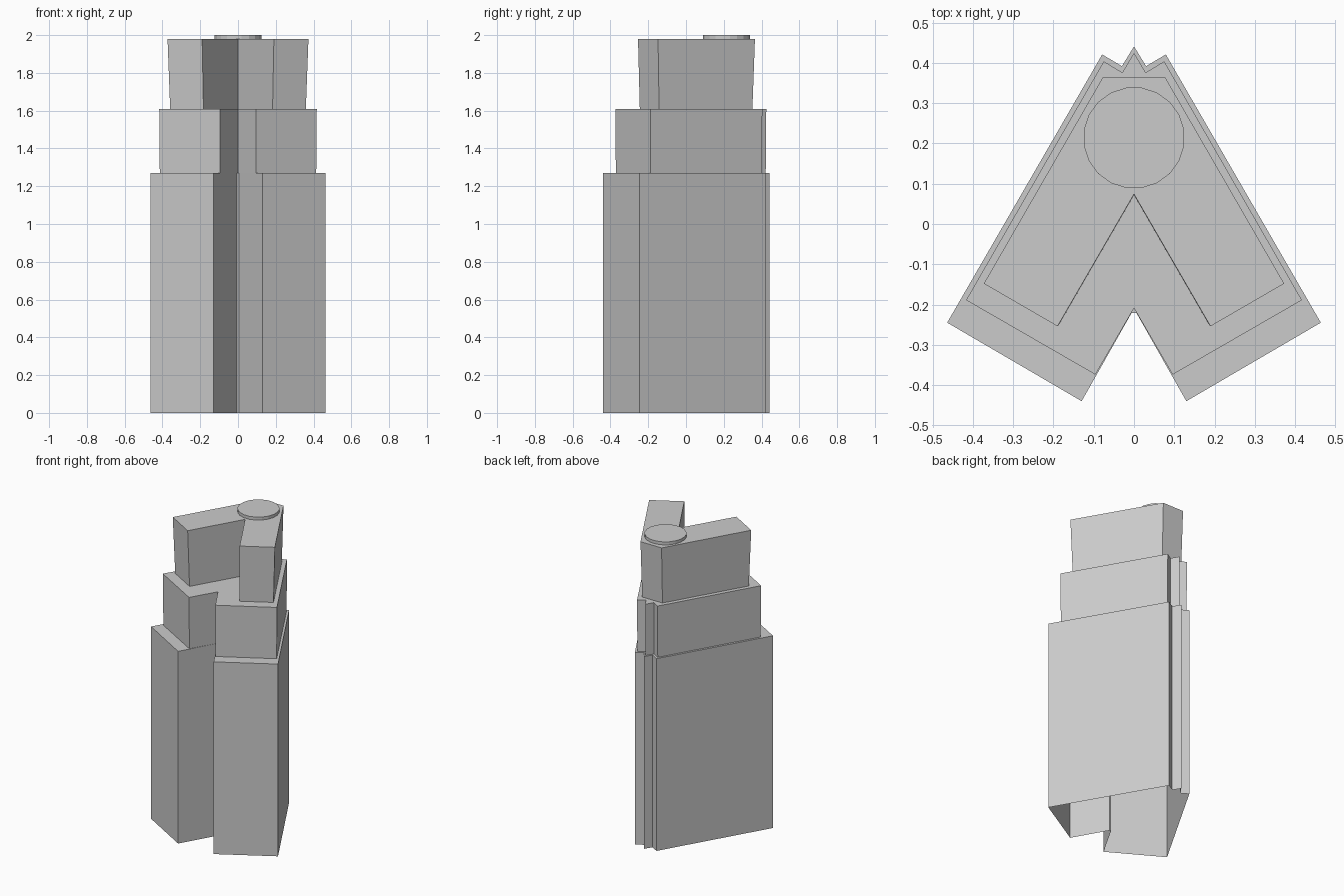
import bpy, bmesh, math

if "Cube" in bpy.data.objects:
    bpy.data.objects.remove(bpy.data.objects["Cube"])


def mirrored(half):
    """Close a right-hand half outline (back to front) with its mirror image, counter-clockwise."""
    left = [(-x, y) for x, y in half if x > 1e-6]
    return (left + half[::-1]) if half[0][0] > 1e-6 else (half[:1] + left + half[:0:-1])


def shell(name, outline, z0, z1, foot=1.0, pivot=(0, 0)):
    """Walls and roof over an outline, open underneath; foot scales the lower edge."""
    px, py = pivot
    bm = bmesh.new()
    low = [bm.verts.new((px + (x - px) * foot, py + (y - py) * foot, z0)) for x, y in outline]
    top = [bm.verts.new((x, y, z1)) for x, y in outline]
    n = len(outline)
    for i in range(n):
        j = (i + 1) % n
        bm.faces.new((low[i], low[j], top[j], top[i]))
    bm.faces.new(top)
    mesh = bpy.data.meshes.new(name)
    bm.to_mesh(mesh)
    bm.free()
    obj = bpy.data.objects.new(name, mesh)
    bpy.context.collection.objects.link(obj)
    return obj


def ordered(half):
    """Mirror the half outline and make it run counter-clockwise."""
    right = list(half)
    left = [(-x, y) for x, y in reversed(half) if x > 1e-6]
    loop = right + left
    area = sum(a[0] * b[1] - b[0] * a[1] for a, b in zip(loop, loop[1:] + loop[:1]))
    return loop if area > 0 else loop[::-1]


# Half outlines from the back ridge round to the front notch
lower_half = [(0, .441), (.03, .392), (.079, .421), (.464, -.245), (.13, -.44), (.006, -.221)]
middle_half = [(0, .425), (.029, .376), (.075, .404), (.417, -.189), (.096, -.374), (0, -.209)]
upper_half = [(.077, .365), (.373, -.148), (.19, -.254), (0, .074)]

# Stepped tower tiers
shell("lower_tier", ordered(lower_half), 0, 1.27)
shell("middle_tier", ordered(middle_half), 1.27, 1.61, foot=.993)
shell("upper_tier", ordered(upper_half), 1.61, 1.98, foot=.963)

# Round roof pad
pad = [(.126 * math.cos(math.tau * (i + .5) / 20), .214 + .126 * math.sin(math.tau * (i + .5) / 20))
       for i in range(20)]
shell("roof_pad", pad, 1.98, 2.0)
